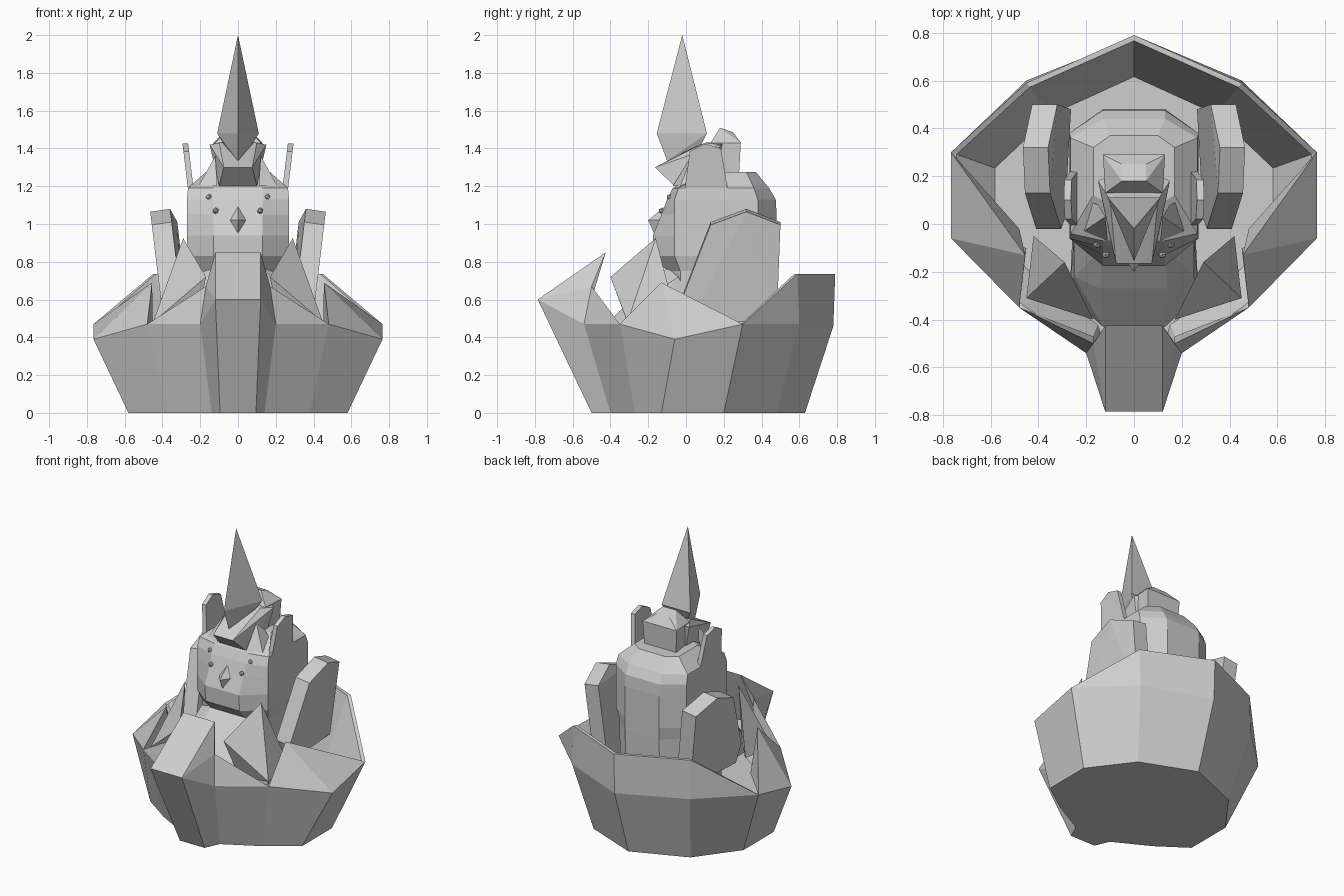
import bpy, bmesh, math
from mathutils import Vector

if "Cube" in bpy.data.objects:
    bpy.data.objects.remove(bpy.data.objects["Cube"], do_unlink=True)

grey = bpy.data.materials.new("stone_grey")
grey.use_nodes = True
COL = (0.62, 0.62, 0.62, 1)
grey.diffuse_color = COL
grey.node_tree.nodes["Principled BSDF"].inputs["Base Color"].default_value = COL


def finish(name, bm):
    bmesh.ops.recalc_face_normals(bm, faces=bm.faces)
    me = bpy.data.meshes.new(name)
    bm.to_mesh(me)
    bm.free()
    me.materials.append(grey)
    ob = bpy.data.objects.new(name, me)
    bpy.context.collection.objects.link(ob)
    return ob


def both(points):
    """Mirror half-points across x = 0."""
    return points + [(-x, y, z) for x, y, z in points if x]


def solid(name, points):
    """Faceted convex solid around a few points."""
    bm = bmesh.new()
    vs = [bm.verts.new(p) for p in points]
    r = bmesh.ops.convex_hull(bm, input=vs)
    loose = [v for v in bm.verts if not v.link_faces]
    bmesh.ops.delete(bm, geom=loose, context='VERTS')
    bmesh.ops.dissolve_limit(bm, angle_limit=0.01, verts=bm.verts, edges=bm.edges)
    return finish(name, bm)


def pair(name, points):
    """The same solid on the left and the right."""
    solid("left_" + name, points)
    solid("right_" + name, [(-x, y, z) for x, y, z in points])


def loft(name, rings):
    """Closed skin through rings of equal length."""
    bm = bmesh.new()
    rows = [[bm.verts.new(p) for p in r] for r in rings]
    n = len(rows[0])
    for a, b in zip(rows, rows[1:]):
        for i in range(n):
            j = (i + 1) % n
            bm.faces.new((a[i], a[j], b[j], b[i]))
    bm.faces.new(rows[0])
    bm.faces.new(rows[-1])
    bmesh.ops.remove_doubles(bm, verts=bm.verts, dist=0.0005)
    return finish(name, bm)


def loop(half):
    """Full ring from a half ring running from prow to stern."""
    return half + [(-x, y, z) for x, y, z in reversed(half) if x]


# Basin: base, knuckle line, rim, then down the inside to the floor
base = [(.095, -.5, 0), (.14, -.4, 0), (.38, -.27, 0), (.58, -.13, 0),
        (.58, .2, 0), (.37, .48, 0), (0, .63, 0)]
knuckle = [(.12, -.785, .6), (.2, -.54, .47), (.48, -.35, .47), (.765, -.06, .39),
           (.765, .3, .47), (.45, .6, .47), (0, .78, .46)]
rim = knuckle[:5] + [(.45, .59, .735), (0, .79, .735)]
lip = [(x * .97, y * .97, z) for x, y, z in rim]
floor = [(x * .76, y * .78, .3) for x, y, z in rim]
loft("basin", [loop(r) for r in (base, knuckle, rim, lip, floor)])

# Raised prow with side fairings
A, B, C, D, E = knuckle[:5]
T, Q = (.12, -.425, .85), (.17, -.5, .67)
solid("prow", both([A, T, Q, B]))
P = (.455, -.13, .69)
pair("prow_fairing", [B, C, Q, (.17, -.47, .45)])
# Side bulwark rising to a point
pair("bulwark", [C, D, P, (.45, -.1, .42)])
pair("bulwark_rear", [D, E, P, (.48, -.02, .42)])
# Upright spikes beside the chest
pair("spike", [(.29, -.16, .925), (.45, -.31, .48), (.17, -.4, .72),
               (.22, -.3, .45), (.42, -.05, .5)])


# Head and body column, octagonal rings
def octagon(z, hx, cx, yf, yfs, ybs, yb):
    return loop([(cx, yf, z), (hx, yfs, z), (hx, ybs, z), (cx, yb, z)])


loft("head", [octagon(*r) for r in (
    (.28, .25, .13, -.1, -.03, .36, .47),
    (.75, .25, .13, -.1, -.03, .37, .48),
    (.83, .27, .13, -.17, -.06, .38, .48),
    (.94, .27, .13, -.175, -.06, .38, .48),
    (1.05, .27, .13, -.13, -.06, .38, .48),
    (1.13, .27, .13, -.10, -.06, .38, .475),
    (1.19, .265, .13, -.07, -.04, .36, .44),
    (1.275, .17, .10, .08, .12, .32, .37))])

# Chest sloping to the prow
solid("chest", both([(.13, -.1, .77), (.25, -.04, .72), (.14, -.27, .62), (.25, -.22, .6),
                     (.13, -.43, .46), (.27, -.3, .42), (.25, .1, .4)]))

# Side shields leaning outwards, given as outline (y, z)
shield = [(-.02, .62), (.13, 1.01), (.32, 1.08), (.5, 1.01), (.48, .5), (.02, .5)]
pts = []
for y, z in shield:
    lean = .29 + .12 * (z - .5) - .03 * max(0, y - .32) / .18
    pts += [(lean, y, z), (lean + .105, y, z - .015)]
pair("shield", pts)

# Thin upright ears
ear = [(-.01, 1.16), (.02, 1.385), (.1, 1.425), (.185, 1.4), (.225, 1.16)]
pair("ear", [(.232 + (z - 1.16) * .12 + dx, y, z) for y, z in ear for dx in (0, .03)])

# Forelock, locks and crest of hair
solid("forelock", both([(.075, -.165, 1.3), (.1, -.06, 1.2), (.06, 0, 1.385), (.15, .18, 1.42),
                        (.11, .16, 1.25), (0, .25, 1.44), (.1, .1, 1.43)]))
solid("crest", both([(.05, .18, 1.51), (.05, .25, 1.485), (.12, .13, 1.43), (.13, .29, 1.43),
                     (.12, .28, 1.25), (.1, .1, 1.28)]))
pair("lock", [(.21, -.03, 1.2), (.11, -.07, 1.2), (.12, .03, 1.36), (.15, .08, 1.3),
              (.2, .1, 1.21)])

# Three-sided horn
solid("horn", [(0, -.02, 2), (0, -.155, 1.48), (.11, .11, 1.48), (-.11, .11, 1.48),
               (0, -.1, 1.335), (.05, .06, 1.38), (-.05, .06, 1.38)])

# Diamond nose
solid("nose", both([(0, -.11, 1.095), (.05, -.13, 1.02), (0, -.165, .94), (0, -.2, 1.02),
                    (0, -.1, 1.02)]))

# Small round face studs
for side, s in (("left", 1), ("right", -1)):
    for i, (x, y, z) in enumerate(((.155, -.085, 1.143), (.118, -.128, 1.07))):
        bm = bmesh.new()
        bmesh.ops.create_icosphere(bm, subdivisions=1, radius=.017)
        bmesh.ops.translate(bm, verts=bm.verts, vec=Vector((s * x, y, z)))
        finish(f"{side}_face_stud_{i + 1}", bm)
